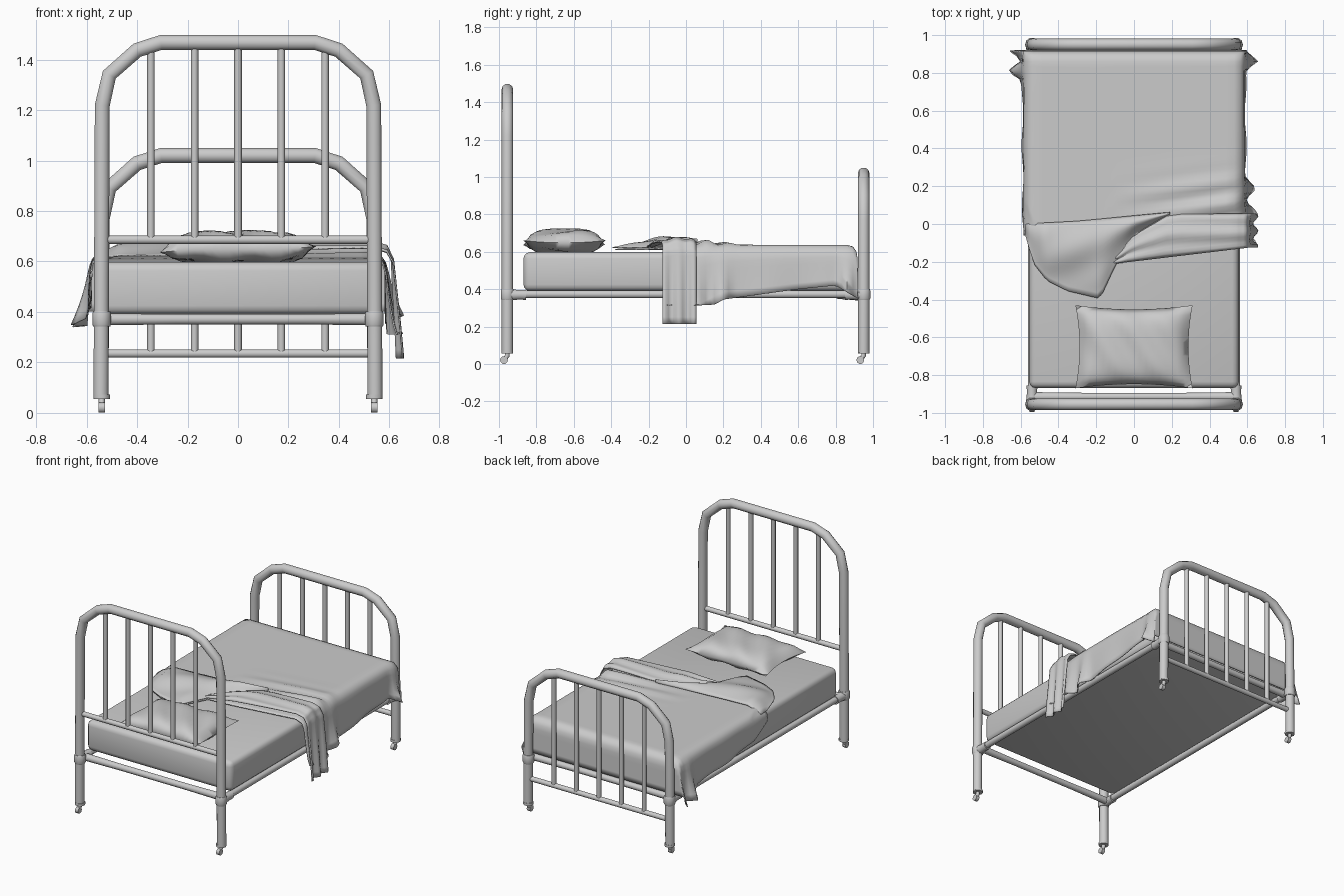
import bpy, bmesh, math
from mathutils import Vector

if "Cube" in bpy.data.objects:
    bpy.data.objects.remove(bpy.data.objects["Cube"])


def lerp(table, x):
    if x <= table[0][0]:
        return table[0][1]
    for (a, p), (b, q) in zip(table, table[1:]):
        if x <= b:
            return p + (q - p) * (x - a) / (b - a)
    return table[-1][1]


def smooth(o, angle=50):
    bpy.ops.object.select_all(action='DESELECT')
    o.select_set(True)
    bpy.context.view_layer.objects.active = o
    bpy.ops.object.shade_smooth_by_angle(angle=math.radians(angle))
    return o


def from_bmesh(name, bm, angle=50):
    bmesh.ops.recalc_face_normals(bm, faces=bm.faces)
    me = bpy.data.meshes.new(name)
    bm.to_mesh(me)
    bm.free()
    o = bpy.data.objects.new(name, me)
    bpy.context.collection.objects.link(o)
    return smooth(o, angle)


def tube(name, pts, r, radii=None):
    cu = bpy.data.curves.new(name, 'CURVE')
    cu.dimensions = '3D'
    cu.bevel_depth = r
    cu.bevel_resolution = 3
    cu.use_fill_caps = True
    sp = cu.splines.new('POLY')
    sp.points.add(len(pts) - 1)
    for i, p in enumerate(pts):
        sp.points[i].co = (*p, 1)
        sp.points[i].radius = radii[i] if radii else 1
    o = bpy.data.objects.new(name, cu)
    bpy.context.collection.objects.link(o)
    bpy.ops.object.select_all(action='DESELECT')
    o.select_set(True)
    bpy.context.view_layer.objects.active = o
    bpy.ops.object.convert(target='MESH')
    return smooth(bpy.context.object)


def grid_faces(bm, nu, nv, fn):
    g = [[bm.verts.new(fn(i, j)) for j in range(nv)] for i in range(nu)]
    for i in range(nu - 1):
        for j in range(nv - 1):
            bm.faces.new((g[i][j], g[i + 1][j], g[i + 1][j + 1], g[i][j + 1]))


def sheet(name, nu, nv, fn, thick=0.006):
    bm = bmesh.new()
    grid_faces(bm, nu, nv, fn)
    o = from_bmesh(name, bm, 80)
    m = o.modifiers.new('thickness', 'SOLIDIFY')
    m.thickness = thick
    m.offset = 0


# Head and foot frames: bent tube, spindles, lower bar, end rail
def end_frame(name, y, top, bar_z):
    half = [(0.543, 0.06), (0.538, top - 0.25), (0.51, top - 0.128),
            (0.4, top - 0.031), (0.305, top)]
    pts = [(-x, y, z) for x, z in half] + [(x, y, z) for x, z in reversed(half)]
    tube(name + '_frame', pts, 0.031)
    tube(name + '_lower_bar', [(-0.54, y, bar_z), (0.54, y, bar_z)], 0.017)
    for x in (-0.345, -0.172, 0, 0.172, 0.345):
        tube(name + '_spindle', [(x, y, bar_z), (x, y, top)], 0.015)
    s = 1 if y > 0 else -1
    tube(name + '_end_rail', [(x, y - s * 0.04, 0.371) for x in (-0.54, -0.25, 0.25, 0.54)],
         0.025, [1, 0.85, 0.85, 1])
    for sx in (-1, 1):
        x = sx * 0.54
        # Corner collar and rail socket
        tube(name + '_collar', [(x, y, 0.342), (x, y, 0.35), (x, y, 0.394), (x, y, 0.402)],
             0.037, [0.9, 1, 1, 0.9])
        tube(name + '_socket', [(x, y, 0.37), (x, y - s * 0.06, 0.37), (x, y - s * 0.1, 0.37)],
             0.03, [1.1, 0.9, 0.95])
        # Caster with stem and wheel
        tube(name + '_leg_cap', [(x, y, 0.055), (x, y, 0.072)], 0.033)
        tube(name + '_caster_stem', [(x, y, 0.07), (x, y, 0.045), (x, y - 0.018, 0.022)], 0.013)
        tube(name + '_caster_wheel', [(x - 0.012, y - 0.018, 0.021), (x + 0.012, y - 0.018, 0.021)], 0.021)


end_frame('headboard', -0.955, 1.468, 0.686)
end_frame('footboard', 0.95, 1.02, 0.235)

# Side rails
for sx in (-1, 1):
    tube('side_rail', [(sx * 0.54, -0.93, 0.373), (sx * 0.54, 0.93, 0.373)], 0.022)

# Mattress
bm = bmesh.new()
bmesh.ops.create_cube(bm, size=1)
for v in bm.verts:
    v.co = Vector((v.co.x * 1.11, v.co.y * 1.76 + 0.011, v.co.z * 0.208 + 0.494))
bmesh.ops.bevel(bm, geom=bm.edges[:], offset=0.035, segments=3, profile=0.5, affect='EDGES')
from_bmesh('mattress', bm, 60)

# Pillow: two puffed sheets with pinched corners
N = 19


def pillow_side(side):
    def fn(i, j):
        u, v = i * 2 / (N - 1) - 1, j * 2 / (N - 1) - 1
        puff = (max(0, 1 - u ** 4) * max(0, 1 - v ** 4)) ** 0.6
        z = 0.648 + side * (0.068 if side > 0 else 0.055) * puff
        z += 0.009 * puff * side * math.sin(9 * u + 4 * v) + 0.012 * (u * v) ** 2 * u
        return (0.31 * u * (1 - 0.07 * (1 - v * v)),
                -0.65 + 0.22 * v * (1 - 0.1 * (1 - u * u)), z)
    return fn


bm = bmesh.new()
for side in (-1, 1):
    grid_faces(bm, N, N, pillow_side(side))
bmesh.ops.remove_doubles(bm, verts=bm.verts[:], dist=0.0005)
from_bmesh('pillow', bm, 80)

# Blanket: rounded over the mattress edges, uneven hem, flared foot corners
TOP = 0.634
OUT = [(0, 0), (0.035, 0.033), (0.06, 0.048), (0.1, 0.054), (0.35, 0.06)]
DOWN = [(0, 0), (0.035, 0.009), (0.06, 0.03), (0.1, 0.068), (0.35, 0.318)]
HEAD_EDGE = [(-0.58, -0.06), (-0.53, -0.2), (-0.46, -0.29), (-0.35, -0.35), (-0.18, -0.385),
             (-0.09, -0.2), (0.1, -0.185), (0.6, -0.115)]
HEM_L = [(-0.1, 0.56), (0.1, 0.47), (0.35, 0.43), (0.72, 0.41), (0.8, 0.35), (0.92, 0.34)]
HEM_R = [(-0.1, 0.25), (0.05, 0.26), (0.1, 0.29), (0.2, 0.345), (0.6, 0.40), (0.8, 0.42), (0.92, 0.35)]
SIDE, ACROSS, LONG, FOOT = 8, 24, 40, 8


def blanket(i, j):
    if i < SIDE:
        sx, frac, x = -1, (SIDE - i) / SIDE, -0.53
    elif i > SIDE + ACROSS:
        sx, frac, x = 1, (i - SIDE - ACROSS) / SIDE, 0.53
    else:
        x = -0.53 + 1.06 * (i - SIDE) / ACROSS
        sx, frac = (1 if x > 0 else -1), 0
    e = lerp(HEAD_EDGE, x + sx * 0.07 * min(1, frac * 3))
    k = min(1, j / LONG)
    f = max(0, j - LONG) / FOOT
    y = e + (0.86 - e) * k
    fy = f * 0.265
    y += lerp(OUT, fy)
    hem = lerp(HEM_L if sx < 0 else HEM_R, y)
    fx = frac * (TOP - hem + 0.032)
    z = TOP - max(lerp(DOWN, fx), lerp(DOWN, fy)) - 0.022 * max(0, 1 - k * 5) * (1 - frac)
    corner = max(0, min(1, (y - (0.73 if sx < 0 else 0.79)) / 0.07))
    near = max(0, min(1, (0.28 - y) / 0.1)) * (sx > 0)
    ripple = 0.5 + 0.5 * math.cos((y - (0.81 if sx < 0 else 0.86)) * 56)
    x += sx * (lerp(OUT, fx) + frac ** 2 * (corner * (0.012 + 0.058 * ripple)
               + near * 0.06 * (0.5 + 0.5 * math.cos((y - 0.2) * 42))
               + 0.005 * math.sin(y * 19)))
    if frac == 0 and f == 0:
        # creases fanning out of the turned-down side
        fade = math.exp(-((y - 0.12) / 0.12) ** 2) * max(0, min(1, (x + 0.1) / 0.5))
        z += 0.014 * fade * (1 + math.sin((y - 0.15 * x) * 50))
    return x, y, z


sheet('blanket', 2 * SIDE + ACROSS + 1, LONG + FOOT + 1, blanket)

# Turned-back corner of the blanket
FLAP_LOW = [(-0.575, -0.06), (-0.53, -0.21), (-0.46, -0.3), (-0.35, -0.355), (-0.18, -0.395),
            (-0.1, -0.22), (0.0, -0.07), (0.19, 0.05)]
FLAP_HIGH = [(-0.575, 0.0), (-0.3, 0.015), (0.19, 0.06)]


def flap(i, j):
    x = -0.575 + 0.765 * i / 30
    t = j / 14
    a, b = lerp(FLAP_LOW, x), lerp(FLAP_HIGH, x)
    y = a + (b - a) * t
    edge = min(1, (x + 0.575) / 0.1)
    z = 0.61 + 0.012 * edge + (0.025 * t + 0.035 * math.sin(math.pi * t ** 1.5)) * edge
    z += 0.008 * edge * math.sin(22 * y - 14 * x) * math.sin(math.pi * t)
    return x, y, z


sheet('blanket_corner_flap', 31, 15, flap)

# Turned-down band that hangs over the right side
BAND = [(-0.12, 0.635), (0.1, 0.652), (0.4, 0.658), (0.54, 0.66), (0.59, 0.645), (0.612, 0.6),
        (0.62, 0.5), (0.632, 0.36), (0.642, 0.215)]


def band(i, j):
    k, t = i / 4, j / 12
    n = min(int(k), len(BAND) - 2)
    x, z = Vector(BAND[n]).lerp(Vector(BAND[n + 1]), k - n)
    lo = lerp([(-0.12, -0.21), (0.6, -0.125)], x)
    hi = lerp([(-0.12, -0.19), (0.0, -0.06), (0.19, 0.05), (0.65, 0.055)], x)
    fold = math.sin(math.pi * t) ** 0.5 if 0 < t < 1 else 0
    hang = max(0, (k - 4) / 4)
    z += (0.024 * fold * min(1, k) - 0.012) * max(0, 1 - hang * 2)
    z += 0.006 * math.sin(t * 13 + x * 4) * (1 - hang)
    x += hang * 0.014 * math.sin(t * 14 + 1)
    return x, lo + (hi - lo) * t, z


sheet('blanket_hanging_band', 33, 13, band)
